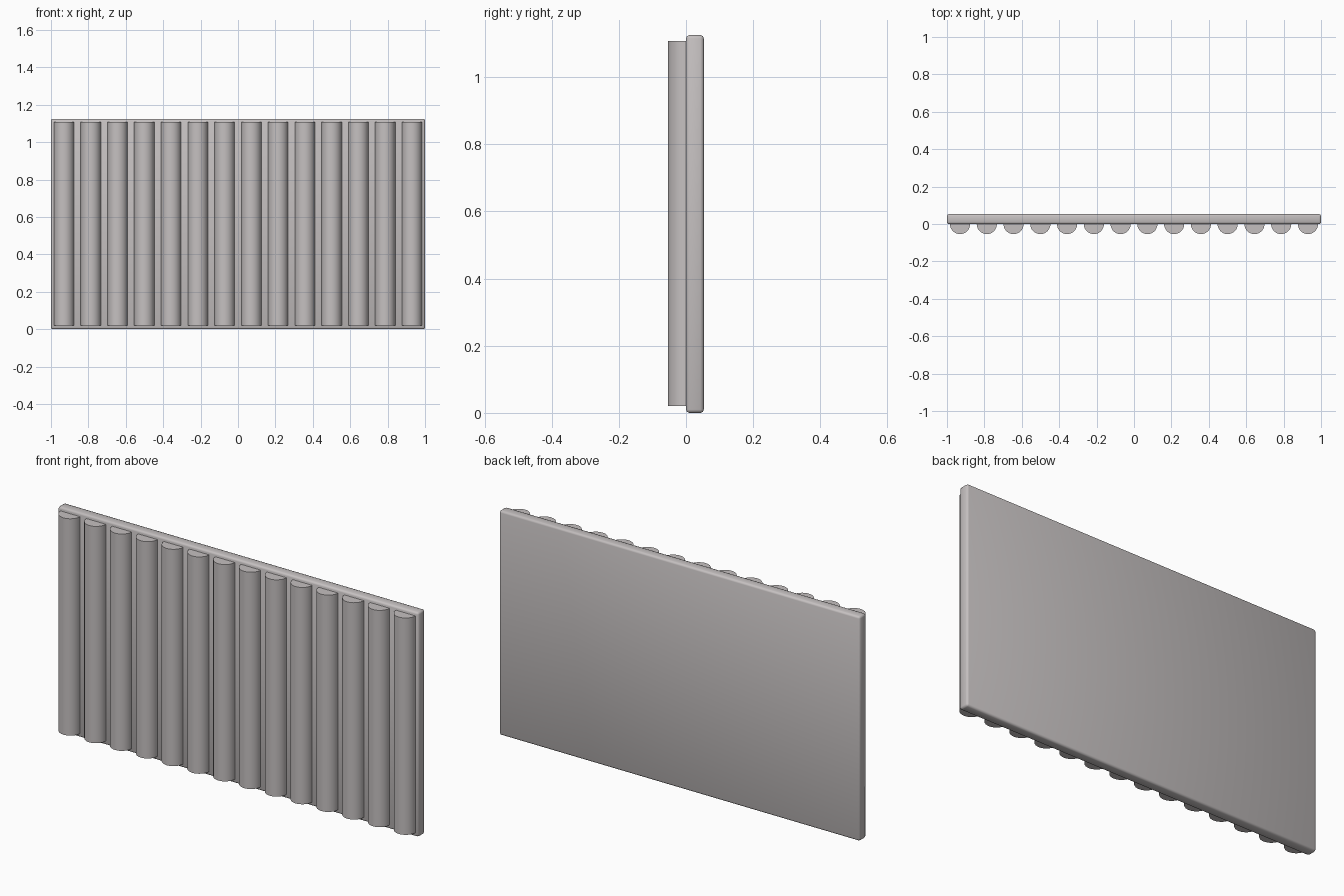
import bpy, bmesh, math

if "Cube" in bpy.data.objects:
    bpy.data.objects.remove(bpy.data.objects["Cube"])

grey = bpy.data.materials.new("warm_grey")
grey.diffuse_color = (0.56, 0.53, 0.53, 1)
grey.use_nodes = True
grey.node_tree.nodes["Principled BSDF"].inputs["Base Color"].default_value = grey.diffuse_color


def add_object(name, bm):
    bmesh.ops.recalc_face_normals(bm, faces=bm.faces)
    mesh = bpy.data.meshes.new(name)
    bm.to_mesh(mesh)
    bm.free()
    mesh.materials.append(grey)
    obj = bpy.data.objects.new(name, mesh)
    bpy.context.collection.objects.link(obj)
    bpy.context.view_layer.objects.active = obj
    bpy.ops.object.select_all(action='DESELECT')
    obj.select_set(True)
    bpy.ops.object.shade_smooth_by_angle(angle=math.radians(50))
    return obj


# backing panel with softened edges
bm = bmesh.new()
bmesh.ops.create_cube(bm, size=1)
for v in bm.verts:
    v.co.x *= 2.0
    v.co.y = 0.0265 + v.co.y * 0.053
    v.co.z = 0.5625 + v.co.z * 1.125
bmesh.ops.bevel(bm, geom=bm.edges[:], offset=0.01, segments=2,
                profile=0.5, affect='EDGES')
add_object("back_panel", bm)


# half-round vertical ribs along the front
def rib(name, cx, r=0.054, z0=0.02, z1=1.107, n=16):
    bm = bmesh.new()
    arc = [(cx + r * math.cos(math.pi * i / n), -r * math.sin(math.pi * i / n))
           for i in range(n + 1)]
    # carry the flat side slightly into the panel
    arc = [(cx + r, 0.003)] + arc + [(cx - r, 0.003)]
    base = bm.faces.new([bm.verts.new((x, y, z0)) for x, y in arc])
    top = bmesh.ops.extrude_face_region(bm, geom=[base], use_keep_orig=True)
    for g in top["geom"]:
        if isinstance(g, bmesh.types.BMVert):
            g.co.z = z1
    add_object(name, bm)


count = 14
for i in range(count):
    rib(f"front_rib_{i + 1}", -0.93 + 1.86 * i / (count - 1))
